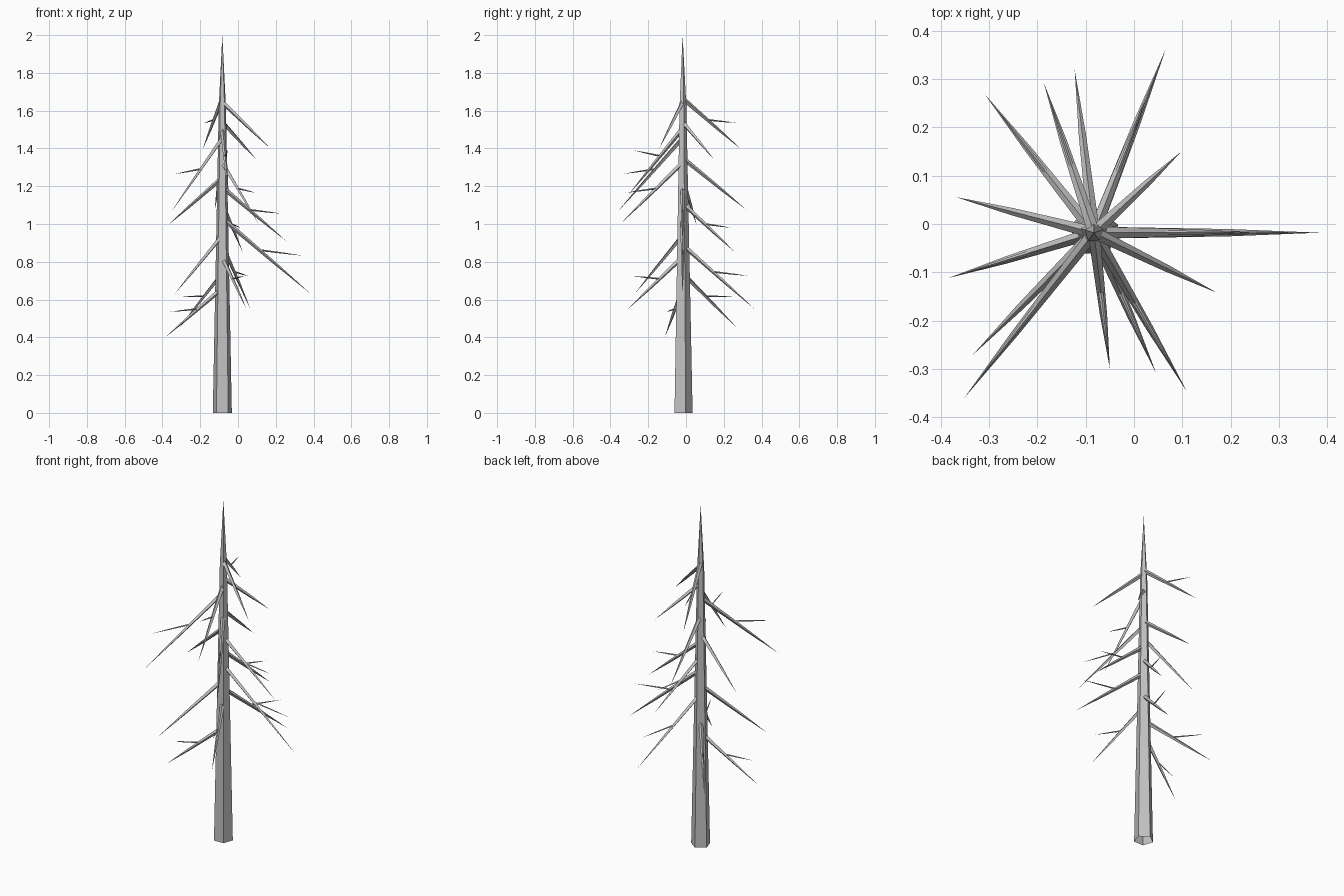
import bpy, bmesh, math
from mathutils import Vector

if "Cube" in bpy.data.objects:
    bpy.data.objects.remove(bpy.data.objects["Cube"])

CX, CY = -0.083, -0.018

bark = bpy.data.materials.new("grey_bark")
bark.diffuse_color = (0.54, 0.54, 0.54, 1)
bark.use_nodes = True
bark.node_tree.nodes["Principled BSDF"].inputs["Base Color"].default_value = bark.diffuse_color


def finish(bm, name):
    mesh = bpy.data.meshes.new(name)
    bm.to_mesh(mesh)
    bm.free()
    mesh.materials.append(bark)
    obj = bpy.data.objects.new(name, mesh)
    bpy.context.collection.objects.link(obj)
    return obj


def loft(name, rings, tip):
    """Open-based spike: skin between vertex rings, closed at the tip."""
    bm = bmesh.new()
    loops = [[bm.verts.new(p) for p in ring] for ring in rings]
    end = bm.verts.new(tip)
    n = len(loops[0])
    for i in range(n):
        j = (i + 1) % n
        for a, b in zip(loops, loops[1:]):
            bm.faces.new((a[i], a[j], b[j], b[i]))
        bm.faces.new((loops[-1][i], loops[-1][j], end))
    return finish(bm, name)


def spike(name, start, tip, radius):
    """Four-sided tapering spike with one ridge facing up."""
    d = (tip - start).normalized()
    side = d.cross(Vector((0, 0, 1))).normalized()
    up = side.cross(d)
    rings = [[start.lerp(tip, t) + radius * s * v for v in (up, side, -up, -side)]
             for t, s in ((0, 1), (0.6, 0.6))]
    loft(name, rings, tip)


# trunk: five-sided taper, open underneath, closing to a sharp top
trunk_rings = [[(CX + r * math.cos(math.radians(18 + 72 * i)),
                 CY + r * math.sin(math.radians(18 + 72 * i)), z)
                for i in range(5)]
               for z, r in ((0, 0.053), (1.62, 0.02))]
loft("trunk", trunk_rings, (CX, CY, 2.0))

# branches: root height, tip x, y, z, twig tip height (0 = no twig)
branches = [
    (0.66, -0.385, -0.112, 0.40, 0.535),
    (0.74, -0.31, 0.27, 0.45, 0.615),
    (0.825, 0.045, -0.307, 0.55, 0.725),
    (0.89, 0.066, 0.363, 0.55, 0.725),
    (0.94, -0.335, -0.272, 0.63, 0),
    (1.03, 0.385, -0.018, 0.63, 0.832),
    (1.11, 0.025, 0.26, 0.85, 0.98),
    (1.195, 0.255, -0.018, 0.91, 1.055),
    (1.245, -0.37, 0.056, 0.995, 0),
    (1.325, 0.11, -0.348, 1.0, 1.165),
    (1.35, -0.123, 0.32, 1.075, 0),
    (1.455, -0.353, -0.362, 1.065, 1.265),
    (1.505, -0.05, -0.30, 1.16, 1.39),
    (1.54, 0.098, 0.15, 1.34, 0),
    (1.645, 0.171, -0.142, 1.40, 0),
    (1.665, -0.187, 0.293, 1.395, 1.535),
]
for n, (z, tx, ty, tz, twig) in enumerate(branches, 1):
    root, tip = Vector((CX, CY, z)), Vector((tx, ty, tz))
    spike(f"branch_{n}", root, tip, 0.0125)
    if twig:
        # twig leaves the branch part way and runs nearly level
        end = root.lerp(tip, 0.92)
        end.z = twig
        spike(f"twig_{n}", root.lerp(tip, 0.42), end, 0.005)
